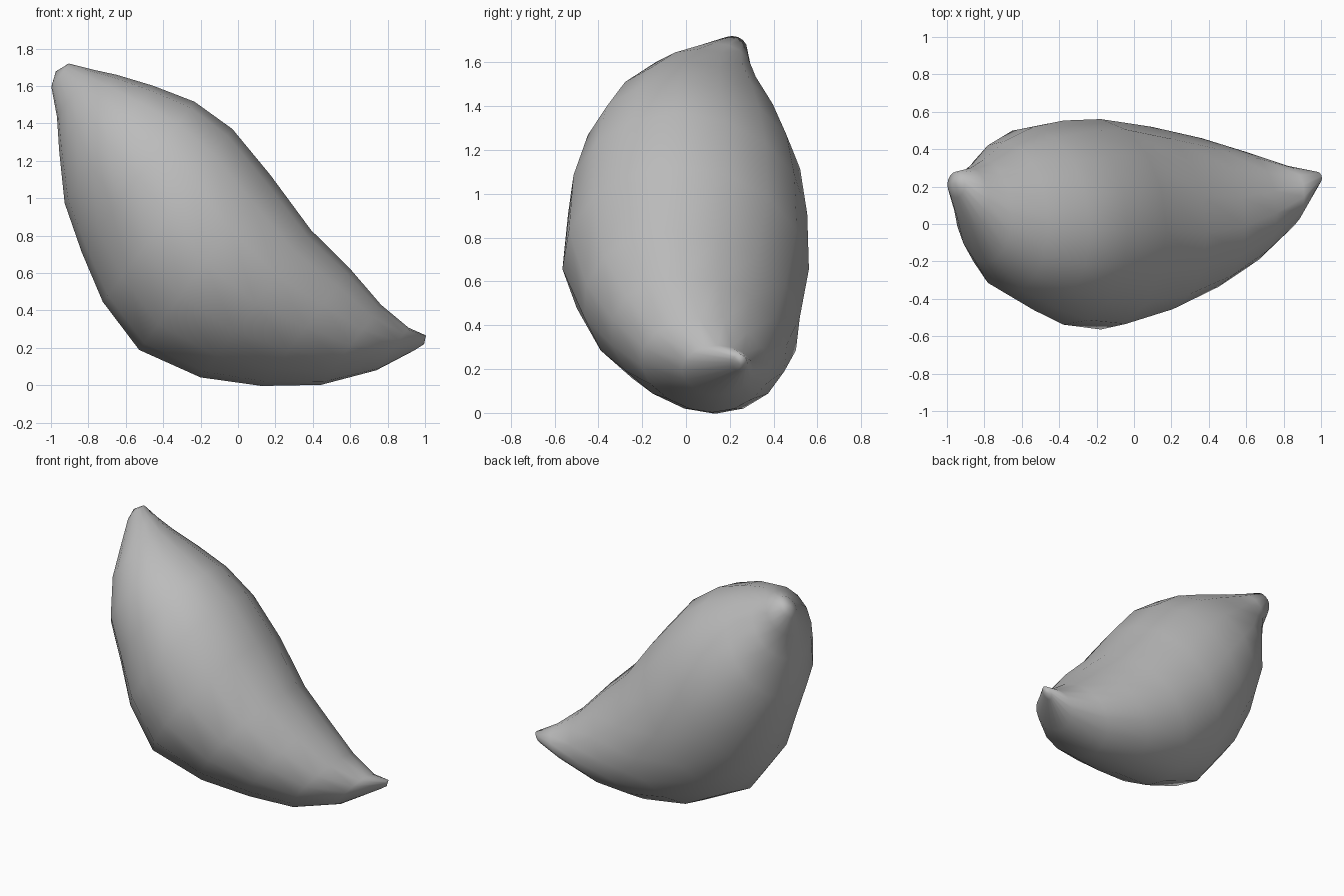
import bpy
import bmesh
import math

cube = bpy.data.objects.get("Cube")
if cube:
    bpy.data.objects.remove(cube, do_unlink=True)

SEGMENTS = 16
KEEL = .13  # how much the underside narrows

# Cross-sections along the slanted axis:
# distance, lower edge, upper edge, front edge, back edge, lean of the ridge
SECTIONS = [
    (0, -.08, .075, .14, .28, 0),
    (.12, -.19, .125, -.04, .3, 0),
    (.24, -.33, .18, -.21, .345, -.05),
    (.43, -.535, .25, -.37, .445, -.1),
    (.66, -.69, .315, -.465, .525, -.13),
    (.91, -.835, .32, -.54, .555, -.08),
    (1.22, -.924, .245, -.565, .562, -.06),
    (1.57, -.845, .14, -.47, .525, -.15),
    (1.86, -.685, .1, -.345, .465, -.18),
    (2.11, -.49, .045, -.205, .385, -.1),
    (2.3, -.25, .035, -.02, .31, 0),
    (2.4, -.04, .058, .21, .28, 0),
]


def place(distance, height, y):
    """Point at a distance along the slanted axis and a height across it."""
    x = -.95 + .8 * distance + .6 * height
    z = 1.66 - .6 * distance + .8 * height
    return x, y, z


def section_ring(bm, distance, low, high, front, back, lean):
    """Leaning oval within the four given edges, narrowed below."""
    ring = []
    for i in range(SEGMENTS):
        angle = math.tau * i / SEGMENTS
        rise = math.sin(angle)
        height = (low + high) / 2 + (high - low) / 2 * rise
        side = math.cos(angle - lean) - KEEL * min(rise, 0) ** 2 * math.cos(angle)
        y = (front + back) / 2 + (back - front) / 2 * side
        ring.append(bm.verts.new(place(distance, height, y)))
    return ring


def cap(bm, ring, tip):
    """Close an end ring with a fan to its tip."""
    pole = bm.verts.new(tip)
    for i in range(SEGMENTS):
        bm.faces.new((ring[i], ring[(i + 1) % SEGMENTS], pole))


# Curved body tapering to a blunt upper tip and a pointed lower tip
bm = bmesh.new()
rings = [section_ring(bm, *section) for section in SECTIONS]
for a, b in zip(rings, rings[1:]):
    for i in range(SEGMENTS):
        j = (i + 1) % SEGMENTS
        bm.faces.new((a[i], a[j], b[j], b[i]))
cap(bm, rings[0], place(-.03, 0, .22))
cap(bm, rings[-1], place(2.42, .015, .25))
bmesh.ops.recalc_face_normals(bm, faces=bm.faces)

mesh = bpy.data.meshes.new("curved_body")
bm.to_mesh(mesh)
bm.free()
mesh.shade_smooth()
body = bpy.data.objects.new("curved_body", mesh)
bpy.context.collection.objects.link(body)

# Plain grey surface
grey = bpy.data.materials.new("plain_grey")
grey.use_nodes = True
colour = (.5, .5, .5, 1)
grey.diffuse_color = colour
grey.node_tree.nodes["Principled BSDF"].inputs["Base Color"].default_value = colour
mesh.materials.append(grey)
